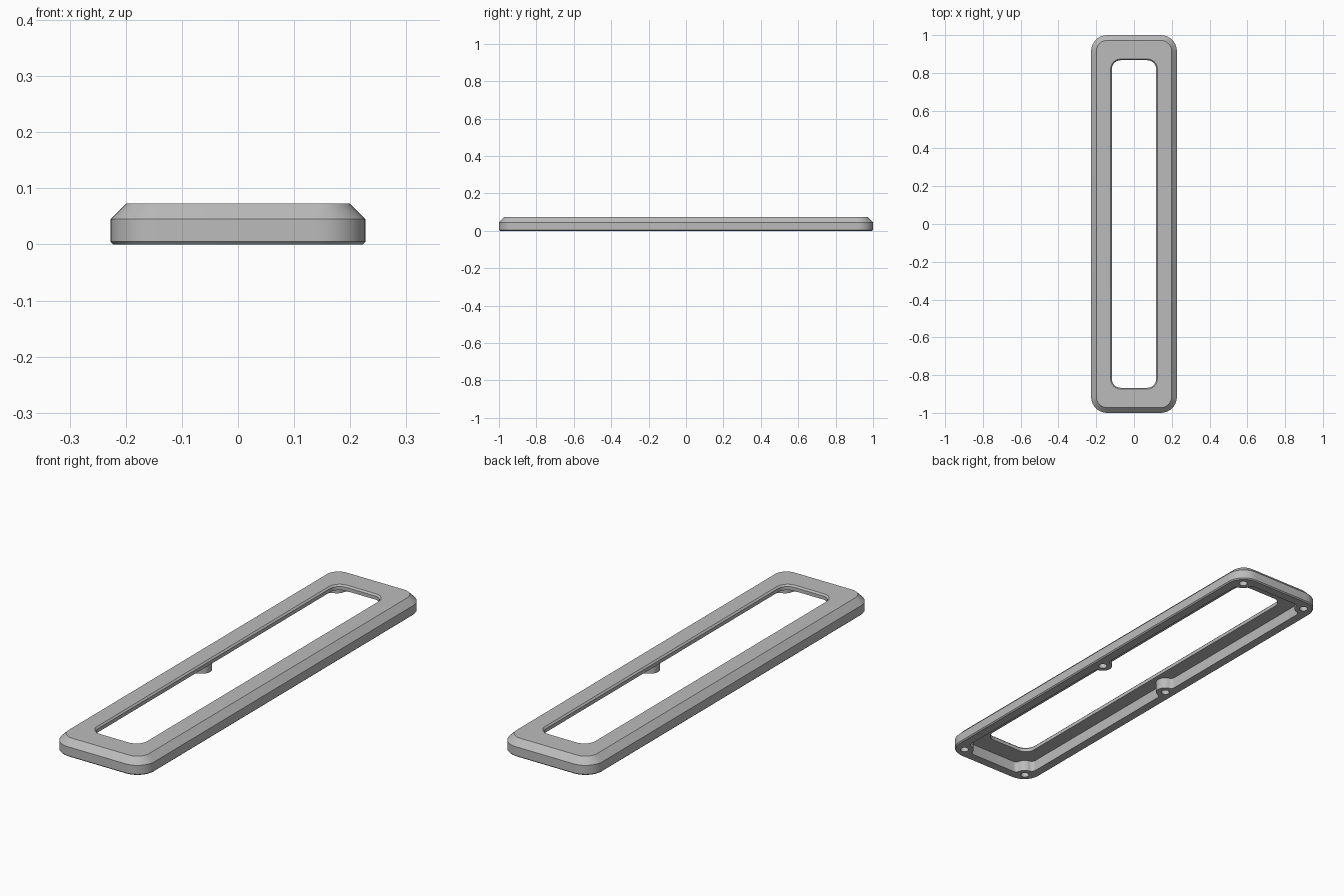
import bpy, bmesh, math
from mathutils import Vector

cube = bpy.data.objects.get("Cube")
if cube:
    bpy.data.objects.remove(cube, do_unlink=True)

HALF_X, HALF_Y, HEIGHT = 0.227, 1.0, 0.073
CORNER_R, WALL, CAVITY_TOP = 0.085, 0.045, 0.05
BOSS_R, FILLET_R, HOLE_R = 0.04, 0.02, 0.018

grey = bpy.data.materials.new("plain grey")
grey.use_nodes = True
grey.diffuse_color = (0.5, 0.5, 0.5, 1)
grey.node_tree.nodes["Principled BSDF"].inputs["Base Color"].default_value = grey.diffuse_color


def make_object(name, bm):
    bmesh.ops.recalc_face_normals(bm, faces=bm.faces)
    mesh = bpy.data.meshes.new(name)
    bm.to_mesh(mesh)
    bm.free()
    mesh.materials.append(grey)
    obj = bpy.data.objects.new(name, mesh)
    bpy.context.collection.objects.link(obj)
    return obj


def rounded_loop(bm, hx, hy, r, z, steps=10):
    """Ring of vertices around a rounded rectangle."""
    ring = []
    for q, (sx, sy) in enumerate([(1, 1), (-1, 1), (-1, -1), (1, -1)]):
        for i in range(steps + 1):
            a = math.pi / 2 * (q + i / steps)
            ring.append(bm.verts.new((sx * (hx - r) + r * math.cos(a),
                                      sy * (hy - r) + r * math.sin(a), z)))
    return ring


def prism(bm, points, z0, z1):
    """Upright solid from a flat outline."""
    low = [bm.verts.new((p[0], p[1], z0)) for p in points]
    high = [bm.verts.new((p[0], p[1], z1)) for p in points]
    bm.faces.new(low)
    bm.faces.new(high)
    for i in range(len(points)):
        j = (i + 1) % len(points)
        bm.faces.new((low[i], low[j], high[j], high[i]))


def sweep(centre, r, a, b, steps):
    """Arc points turning from direction a to direction b."""
    return [centre + r * a.slerp(b, i / steps) for i in range(steps + 1)]


def boss_outline(c, sides, back):
    """Round boss blended into the wall on two sides; sides = (wall normal, along wall, gap)."""
    feet, outs = [], []
    for n, t, gap in sides:
        lift = FILLET_R - gap
        f = c + n * lift + t * math.sqrt((BOSS_R + FILLET_R) ** 2 - lift ** 2)
        out = (f - c).normalized()
        feet.append([f - n * (FILLET_R + 0.01)] + sweep(f, FILLET_R, -n, -out, 6))
        outs.append(out)
    arc = sweep(c, BOSS_R, outs[0], outs[1], 16)
    return feet[0] + arc[1:-1] + feet[1][::-1] + back


# Frame shell: one closed section lofted around the rectangle
bm = bmesh.new()
OPEN_X, OPEN_Y, OPEN_R = 0.117, 0.867, 0.047
section = [(HALF_X - i, HALF_Y - i, CORNER_R - i, z) for i, z in
           [(0.005, 0), (0, 0.005), (0, 0.045), (0.028, HEIGHT)]]
section += [(OPEN_X + i, OPEN_Y + i, OPEN_R + i, z) for i, z in
            [(0.007, HEIGHT), (0, HEIGHT - 0.007), (0, CAVITY_TOP)]]
section += [(HALF_X - WALL, HALF_Y - WALL, CORNER_R - WALL, z) for z in (CAVITY_TOP, 0)]
rings = [rounded_loop(bm, *s) for s in section]
for k, ring in enumerate(rings):
    nxt = rings[(k + 1) % len(rings)]
    for i in range(len(ring)):
        j = (i + 1) % len(ring)
        bm.faces.new((ring[i], ring[j], nxt[j], nxt[i]))
frame = make_object("bezel_frame", bm)

# Screw bosses and their holes: four corners and two mid sides
bosses, holes = bmesh.new(), bmesh.new()
for sx in (-1, 1):
    for sy in (-1, 0, 1):
        inward_x = Vector((-sx, 0))
        if sy:
            inward_y = Vector((0, -sy))
            c = Vector((sx * 0.172, sy * 0.947))
            sides = [(inward_x, inward_y, 0.01), (inward_y, inward_x, 0.008)]
            back = [c - (inward_x + inward_y) * 0.02]
        else:
            c = Vector((sx * 0.178, 0))
            sides = [(inward_x, Vector((0, s)), 0.004) for s in (-1, 1)]
            back = []
        prism(bosses, boss_outline(c, sides, back), 0, CAVITY_TOP + 0.005)
        circle = [c + HOLE_R * Vector((math.cos(a), math.sin(a)))
                  for a in (math.tau * i / 24 for i in range(24))]
        prism(holes, circle, -0.02, 0.042)

# Merge bosses, then cut holes
bpy.context.view_layer.objects.active = frame
for name, tool, op in (("boss_helper", bosses, "UNION"), ("hole_cutter", holes, "DIFFERENCE")):
    helper = make_object(name, tool)
    helper.hide_render = True
    mod = frame.modifiers.new(name, "BOOLEAN")
    mod.operation, mod.object, mod.solver = op, helper, "EXACT"
    bpy.ops.object.modifier_apply(modifier=name)
    bpy.data.objects.remove(helper, do_unlink=True)

bpy.ops.object.select_all(action="DESELECT")
frame.select_set(True)
bpy.ops.object.shade_smooth_by_angle(angle=math.radians(30))
